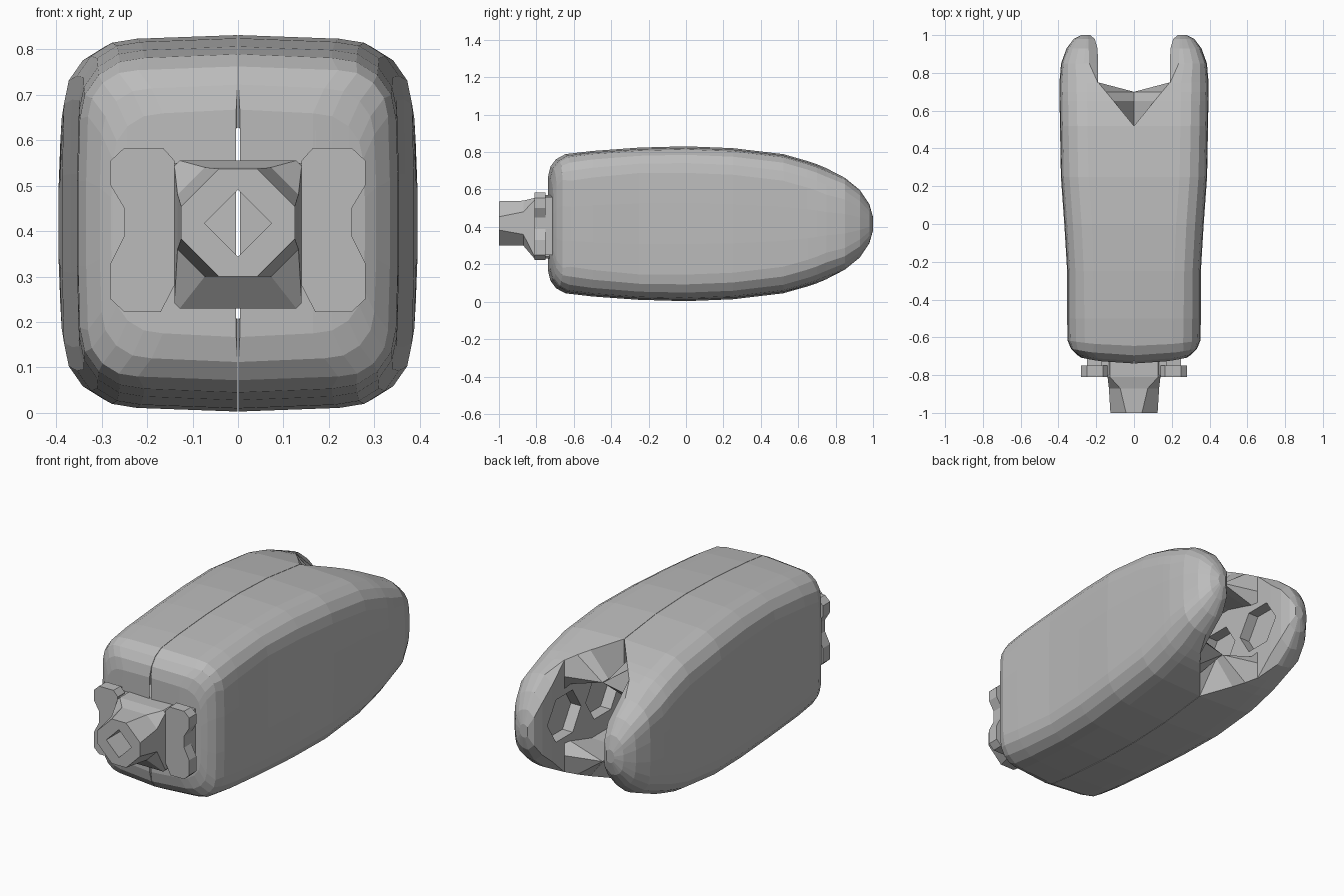
import bpy, bmesh, math

if "Cube" in bpy.data.objects:
    bpy.data.objects.remove(bpy.data.objects["Cube"])

MID = 0.417  # height of the long axis

grey = bpy.data.materials.new("plain grey")
grey.diffuse_color = (0.5, 0.5, 0.5, 1)
grey.use_nodes = True
grey.node_tree.nodes["Principled BSDF"].inputs["Base Color"].default_value = grey.diffuse_color


def finish(bm, name):
    bmesh.ops.recalc_face_normals(bm, faces=bm.faces)
    me = bpy.data.meshes.new(name)
    bm.to_mesh(me)
    bm.free()
    me.materials.append(grey)
    ob = bpy.data.objects.new(name, me)
    bpy.context.collection.objects.link(ob)
    return ob


def loft(name, rings, capped=True):
    """Skin closed rings of 3D points; uncapped rings join end to start."""
    bm = bmesh.new()
    vs = [[bm.verts.new(p) for p in r] for r in rings]
    n = len(vs[0])
    pairs = list(zip(vs, vs[1:])) + ([] if capped else [(vs[-1], vs[0])])
    for a, b in pairs:
        for i in range(n):
            j = (i + 1) % n
            bm.faces.new((a[i], a[j], b[j], b[i]))
    if capped:
        caps = [bm.faces.new(vs[0]), bm.faces.new(vs[-1])]
        bmesh.ops.triangulate(bm, faces=caps)
    return finish(bm, name)


def mirror(ob):
    m = ob.modifiers.new("mirror", 'MIRROR')
    m.use_mirror_merge = False


def clamp(t):
    return min(1, max(0, t))


def shell_ring(y, w, h, ao, ai, m):
    """C-shaped half section: outer skin, then inner cavity wall."""
    rear, prong = clamp((y - 0.52) / 0.2), clamp((y - 0.75) / 0.1)
    r = min(0.142, h * 0.6, (w - m) * (0.85 - 0.25 * prong))
    if y < -0.68:
        r = 0.11
    d = min(0.04 * prong, h * 0.3)
    e = min(0.045, (w - m) * 0.3) * prong
    hi = min(0.21, h * 0.8 - 0.02 * rear) if y > -0.7 else 0.21
    hc = min(0.205 - 0.06 * rear, hi * 0.97)
    top = [(ao, h - d), (ao + e + 0.002, h)]
    for k in range(5):
        t = math.radians(90 - 22.5 * k)
        drop = 0.008 * (1 - k / 4) * (1 - prong)
        top.append((w - r + r * math.cos(t), h - drop - r + r * math.sin(t)))
    top.append((w + 0.004, (h - r) * 0.4))
    inner = [(ai, -hi), (m, -hc), (m, hc), (ai, hi)]
    pts = top + [(x, -z) for x, z in reversed(top)] + inner
    bow = 0.035 * clamp((-0.5 - y) / 0.24)  # front face bows back at the sides
    return [(x, y + bow * (x / 0.3) ** 2, MID + z) for x, z in pts]


# Shell half: y, half width, half height, outer arm end, inner arm end, cavity wall
G, S = 0.001, 0.004
stations = [
    (-0.738, 0.275, 0.25, S, S, 0.172), (-0.725, 0.30, 0.305, G, G, 0.172),
    (-0.695, 0.33, 0.345, G, G, 0.172), (-0.645, 0.348, 0.372, G, G, 0.175),
    (-0.5, 0.35, 0.389, G, G, 0.18), (-0.25, 0.35, 0.407, G, G, 0.19),
    (0.0, 0.365, 0.414, G, G, 0.19), (0.25, 0.383, 0.404, G, G, 0.19),
    (0.52, 0.388, 0.372, G, G, 0.19), (0.65, 0.39, 0.335, 0.107, G, 0.19),
    (0.70, 0.391, 0.318, 0.149, G, 0.19), (0.75, 0.391, 0.297, 0.19, 0.19, 0.19),
    (0.85, 0.382, 0.245, 0.19, 0.19, 0.19), (0.93, 0.353, 0.18, 0.193, 0.193, 0.193),
    (0.98, 0.315, 0.105, 0.208, 0.208, 0.208), (1.0, 0.275, 0.035, 0.232, 0.232, 0.232),
]
shell = loft("shell_half", [shell_ring(*s) for s in stations])

# Two hexagonal pockets along the inner face of each side wall
hexagon = [(0.14 * math.cos(math.radians(60 * k)), 0.13 * math.sin(math.radians(60 * k)))
           for k in range(6)]
for yc in (0.75, 0.43):
    cutter = loft("pocket_cutter", [[(x, yc + a, MID + b) for a, b in hexagon]
                                    for x in (0.12, 0.25)])
    cutter.hide_render = True
    cutter.hide_viewport = True
    cut = shell.modifiers.new("pocket", 'BOOLEAN')
    cut.operation = 'DIFFERENCE'
    cut.solver = 'EXACT'
    cut.object = cutter
mirror(shell)

# Front flange plates with notched outer edges
profile = [(0.14, 0.555), (0.165, 0.583), (0.25, 0.583), (0.28, 0.555), (0.28, 0.50),
           (0.25, 0.45), (0.25, 0.39), (0.28, 0.33), (0.28, 0.25), (0.25, 0.222),
           (0.17, 0.222), (0.14, 0.28)]
mirror(loft("front_flange", [[(x, y, z) for x, z in profile] for y in (-0.81, -0.75)]))

# Necks joining the flanges to the shell
neck = [(0.172, 0.26), (0.172, 0.57), (0.25, 0.56), (0.25, 0.25)]
mirror(loft("flange_neck", [[(x, y, z) for x, z in neck] for y in (-0.76, -0.68)]))

# Webs between the nozzle and the flanges
web = [(0.13, 0.285), (0.13, 0.55), (0.18, 0.55), (0.18, 0.285)]
mirror(loft("flange_web", [[(x, y, z) for x, z in web] for y in (-0.80, -0.6)]))


def octagon(y, w, lo, hi, k):
    half = [(w, lo + k), (w, hi - k), (w - k, hi)]
    pts = half + [(k - w, hi), (-w, hi - k), (-w, lo + k), (k - w, lo), (w - k, lo)]
    return [(x, y, z) for x, z in pts]


def diamond(y, r=0.074):
    pts = [(r, 0), (r / 2, r / 2), (0, r), (-r / 2, r / 2),
           (-r, 0), (-r / 2, -r / 2), (0, -r), (r / 2, -r / 2)]
    return [(x, y, MID + z) for x, z in pts]


# Nozzle tube with a diamond bore right through
loft("nozzle", [diamond(-1.0), octagon(-1.0, 0.125, 0.30, 0.537, 0.083),
                octagon(-0.87, 0.133, 0.30, 0.54, 0.06),
                octagon(-0.81, 0.14, 0.23, 0.555, 0.012),
                octagon(-0.55, 0.14, 0.23, 0.555, 0.012), diamond(-0.55)], capped=False)
